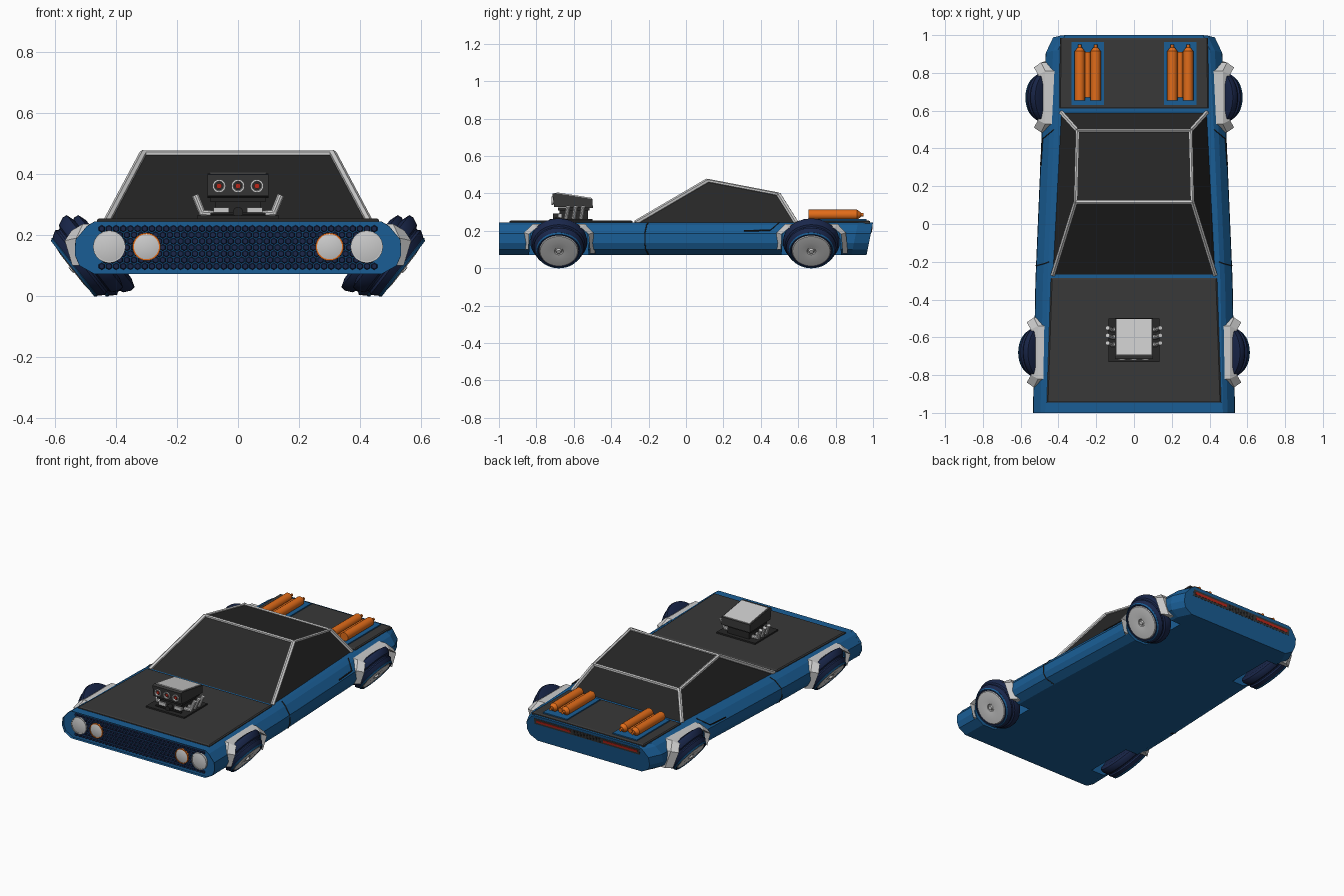
import bpy, bmesh, math
from mathutils import Vector, Matrix

if "Cube" in bpy.data.objects:
    bpy.data.objects.remove(bpy.data.objects["Cube"])

COL = {"blue": (0.01, 0.11, 0.3), "navy": (0.01, 0.02, 0.07), "black": (0.02, 0.02, 0.02),
       "panel": (0.04, 0.04, 0.04), "orange": (0.75, 0.15, 0.01), "red": (0.5, 0.02, 0.01)}
MATS = {}
for k, c in COL.items():
    MATS[k] = bpy.data.materials.new(k)
    MATS[k].diffuse_color = (*c, 1)


def finish(name, bm, col=None, smooth=False):
    bmesh.ops.recalc_face_normals(bm, faces=bm.faces)
    me = bpy.data.meshes.new(name)
    bm.to_mesh(me)
    bm.free()
    ob = bpy.data.objects.new(name, me)
    bpy.context.collection.objects.link(ob)
    if col:
        me.materials.append(MATS[col])
    if smooth:
        bpy.ops.object.select_all(action='DESELECT')
        ob.select_set(True)
        bpy.context.view_layer.objects.active = ob
        bpy.ops.object.shade_smooth_by_angle(angle=math.radians(35))
    return ob


def box(bm, c, s, rx=0):
    m = Matrix.Translation(c) @ Matrix.Rotation(rx, 4, 'X') @ Matrix.Diagonal((*s, 1))
    bmesh.ops.create_cube(bm, size=1, matrix=m)


def rod(bm, a, b, r, r2=None, n=16):
    a, b = Vector(a), Vector(b)
    m = Matrix.Translation((a + b) / 2) @ (b - a).to_track_quat('Z', 'Y').to_matrix().to_4x4()
    bmesh.ops.create_cone(bm, cap_ends=True, segments=n, radius1=r,
                          radius2=r if r2 is None else r2, depth=(b - a).length, matrix=m)


def loft(bm, rings, closed=False):
    vs = [[bm.verts.new(p) for p in r] for r in rings]
    n = len(vs[0])
    for a, b in zip(vs, vs[1:]):
        for i in range(n):
            bm.faces.new((a[i], a[(i + 1) % n], b[(i + 1) % n], b[i]))
    return bm.faces.new(vs[0]), bm.faces.new(vs[-1])


def lathe(bm, prof, m, n=40):
    vs = [bm.verts.new(m @ Vector((r, 0, h))) for r, h in prof]
    es = [bm.edges.new(p) for p in zip(vs, vs[1:])]
    axis = m.to_3x3() @ Vector((0, 0, 1))
    bmesh.ops.spin(bm, geom=vs + es, cent=m.translation, axis=axis,
                   angle=math.tau, steps=n, use_duplicate=False)
    bmesh.ops.remove_doubles(bm, verts=bm.verts, dist=1e-5)


# body shell lofted front to back, with a recessed nose
def section(y, w, rear=False):
    half = [(w - .065, .072), (w - .015, .1), (w, .135), (w - .002, .185), (w - .04, .23), (w - .065, .245)]
    pts = half + [(-x, z) for x, z in reversed(half)]
    return [(x, y - (.245 - z) * .2 if rear else y, z) for x, z in pts]


bm = bmesh.new()
front, _ = loft(bm, [section(-1, .535), section(-.3, .522), section(.5, .488),
                     section(.92, .468, True), section(1, .43, True)])
bmesh.ops.inset_region(bm, faces=[front], thickness=.018)
bmesh.ops.translate(bm, verts=front.verts, vec=(0, .018, 0))
body = finish("body", bm, "blue")

# wheel wells cut out of the body
WHEELS = [("front", -.68, 0), ("rear", .67, -.038)]
bm = bmesh.new()
for _, y0, dx in WHEELS:
    for s in (1, -1):
        arch = [(-.165, .0), (-.15, .185), (-.12, .208), (.12, .208), (.15, .185), (.165, .0)]
        loft(bm, [[(s * (x + dx), y0 + y, z) for y, z in arch] for x in (.375, .75)])
cutter = finish("wheel_well_cutter", bm)
cutter.hide_render = True
cutter.hide_viewport = True
mod = body.modifiers.new("wells", 'BOOLEAN')
mod.operation, mod.object, mod.solver = 'DIFFERENCE', cutter, 'EXACT'

# wheels leaning outward at the top, with grey arches
TYRE = [(0, -.1), (.12, -.1), (.15, -.09), (.152, -.075), (.14, -.05), (.13, -.045), (.128, -.038),
        (.134, -.03), (.13, -.022), (.114, 0), (.106, 0), (.1, -.012), (0, -.012)]
RIM = [(.106, -.006), (.1, .002), (.06, .006), (.024, .002), (.02, -.004), (.014, -.004), (.012, .01), (0, .012)]
STRIPE = [(.112, -.002), (.115, .003), (.121, -.005), (.118, -.01), (.112, -.002)]
A = math.radians(38)
for label, y0, dx in WHEELS:
    for s in (1, -1):
        axis = Vector((s * math.cos(A), 0, -math.sin(A)))
        m = Matrix.Translation((s * (.54 + dx), y0, .092)) @ axis.to_track_quat('Z', 'Y').to_matrix().to_4x4()
        for part, prof, col in (("tyre", TYRE, "navy"), ("rim", RIM, None), ("stripe", STRIPE, "blue")):
            bm = bmesh.new()
            lathe(bm, prof, m)
            finish(f"{label}_{part}", bm, col, True)
        bm = bmesh.new()
        path = [(-.188, .1, .525), (-.185, .19, .55), (-.14, .237, .528),
                (.14, .237, .528), (.185, .19, .55), (.195, .08, .515)]
        rings = []
        for y, z, x in path:
            yi, zi = y * .86, z - (.022 if abs(y) < .18 else .008 if z > .15 else 0)
            xs = .455 + dx
            rings.append([(s * xs, y0 + y, z), (s * (x + dx - .02), y0 + y, z), (s * (x + dx + .018), y0 + yi, zi),
                          (s * xs, y0 + yi, zi)])
        loft(bm, rings)
        finish(f"{label}_arch", bm)

# hood and trunk panels
for name, ring in (("hood_panel", [(.462, -.945), (.44, -.285)]), ("trunk_panel", [(.395, .612), (.392, .985)])):
    bm = bmesh.new()
    (x1, y1), (x2, y2) = ring
    loft(bm, [[(x1 * k, y1 + e, z), (x2 * k, y2 - e, z), (-x2 * k, y2 - e, z), (-x1 * k, y1 + e, z)]
              for k, e, z in ((1, 0, .24), (1, 0, .25), (.985, .008, .255))])
    finish(name, bm, "panel")

# cabin glass and its grey frame
low = [(.43, -.27, .243), (.385, .59, .243), (-.385, .59, .243), (-.43, -.27, .243)]
top = [(.31, .115, .468), (.3, .495, .395), (-.3, .495, .395), (-.31, .115, .468)]
bm = bmesh.new()
loft(bm, [low, top])
finish("cabin_glass", bm, "black")
bm = bmesh.new()
for i in range(4):
    rod(bm, low[i], top[i], .013, n=6)
    rod(bm, top[i], top[(i + 1) % 4], .01, n=6)
finish("window_frame", bm)

# door seams and handles
bm = bmesh.new()
for s in (1, -1):
    seam = [(.45, -.2, .246), (.478, -.21, .231), (.517, -.22, .186), (.519, -.22, .135), (.504, -.215, .1), (.454, -.2, .072)]
    for a, b in zip(seam, seam[1:]):
        rod(bm, (s * a[0], a[1], a[2]), (s * b[0], b[1], b[2]), .003, n=6)
    rod(bm, (s * .494, .31, .2), (s * .485, .45, .203), .004, n=6)
    rod(bm, (s * .485, .45, .203), (s * .425, .5, .246), .003, n=6)
finish("door_seams", bm, "black")

# honeycomb grille
bm = bmesh.new()
for r in range(7):
    for c in range(-19, 20):
        x, z = (c + .5 * (r % 2)) * .0235, .098 + r * .0205
        if abs(x) < .45:
            rod(bm, (x, -.98, z), (x, -.989, z), .0125, .009, n=6)
finish("grille", bm, "navy")

# headlights
for s in (1, -1):
    for name, x, r, ringcol in (("outer_headlight", .422, .053, None), ("inner_headlight", .3, .046, "orange")):
        m = Matrix.Translation((s * x, -.982, .162)) @ Matrix.Rotation(math.pi / 2, 4, 'X')
        bm = bmesh.new()
        lathe(bm, [(r - .004, -.002), (r - .004, .01), (r * .6, .014), (0, .016)], m, 32)
        finish(name, bm, None, True)
        bm = bmesh.new()
        lathe(bm, [(r, -.002), (r, .014), (r - .005, .014), (r - .005, -.002)], m, 32)
        finish(name + "_ring", bm, ringcol, True)

# tail panel, lights and louvres on the slanted rear face
RX = -math.atan(.2)
bm = bmesh.new()
box(bm, (0, .988, .208), (.74, .012, .04), RX)
finish("tail_panel", bm, "panel")
bm = bmesh.new()
for s in (1, -1):
    box(bm, (s * .235, .99, .208), (.24, .012, .016), RX)
finish("tail_lights", bm, "red")
bm = bmesh.new()
for i in range(-4, 5):
    box(bm, (i * .022, .99, .208), (.01, .012, .028), RX)
finish("tail_louvres", bm, "black")

# twin tanks on blue trays
for s in (1, -1):
    bm = bmesh.new()
    box(bm, (s * .245, .797, .256), (.17, .335, .012))
    finish("tank_tray", bm, "blue")
    bm = bmesh.new()
    for x in (.203, .287):
        rod(bm, (s * x, .655, .286), (s * x, .915, .286), .027)
        rod(bm, (s * x, .915, .286), (s * x, .935, .286), .027, .012)
        rod(bm, (s * x, .935, .286), (s * x, .95, .286), .009)
    rod(bm, (s * .245, .67, .276), (s * .245, .91, .276), .015)
    finish("tanks", bm, "orange", True)

# engine block, pulley and belt
bm = bmesh.new()
box(bm, (0, -.615, .258), (.27, .23, .012))
box(bm, (0, -.6, .285), (.15, .15, .06))
box(bm, (0, -.6, .316), (.18, .17, .016))
rod(bm, (0, -.71, .275), (0, -.66, .275), .017)
rod(bm, (-.09, -.695, .268), (.09, -.695, .268), .006, n=8)
finish("engine_base", bm, "black")
bm = bmesh.new()
for s in (1, -1):
    box(bm, (s * .055, -.675, .28), (.05, .02, .02))
    for y in (-.64, -.6, -.56):
        rod(bm, (s * .07, y, .268), (s * .122, y, .272), .012, n=10)
        rod(bm, (s * .115, y, .268), (s * .14, y + .01, .33), .012, n=10)
finish("exhaust_pipes", bm, None, True)

# wedge air scoop with three red intakes
bm = bmesh.new()
prof = [(-.705, .328), (-.715, .398), (-.7, .402), (-.5, .37), (-.498, .322)]
loft(bm, [[(x, y, z) for y, z in prof] for x in (-.1, .1)])
finish("air_scoop", bm, "panel")
bm = bmesh.new()
box(bm, (0, -.598, .387), (.185, .19, .008), -.158)
finish("scoop_lid", bm)
for x in (-.062, 0, .062):
    m = Matrix.Translation((x, -.708, .361)) @ Matrix.Rotation(math.pi / 2, 4, 'X')
    bm = bmesh.new()
    lathe(bm, [(.022, 0), (.022, .012), (.016, .012), (.014, .003)], m, 20)
    finish("intake_ring", bm, None, True)
    bm = bmesh.new()
    rod(bm, (x, -.7, .361), (x, -.716, .361), .009, n=12)
    finish("intake_core", bm, "red")

for m in bpy.data.materials:
    if m.users and not m.is_grease_pencil:
        m.use_nodes = True
        m.node_tree.nodes["Principled BSDF"].inputs["Base Color"].default_value = m.diffuse_color
